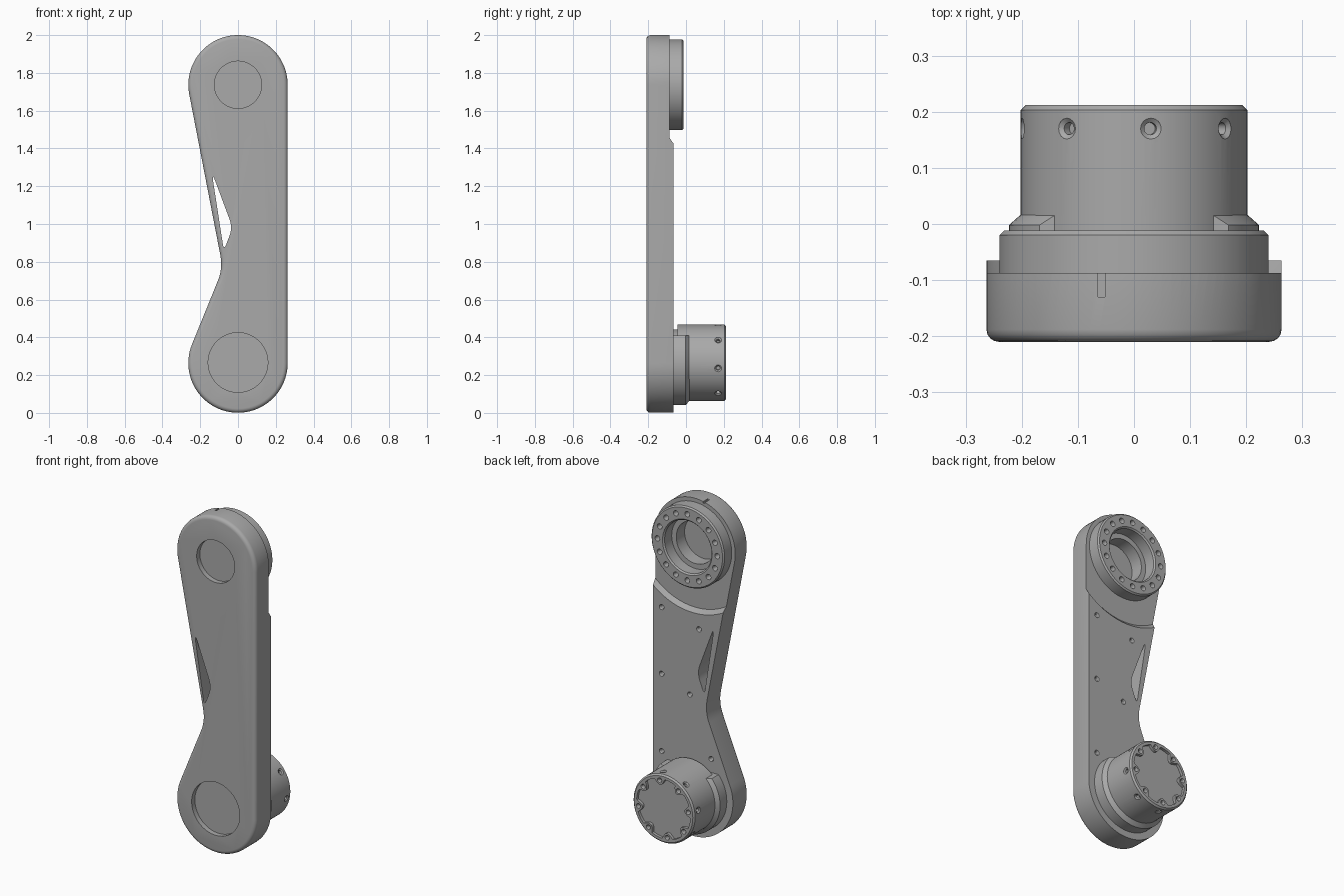
import bpy, bmesh, math
from mathutils import Vector

cube = bpy.data.objects.get("Cube")
if cube:
    bpy.data.objects.remove(cube, do_unlink=True)

gray = bpy.data.materials.new("machined_gray")
gray.use_nodes = True
gray.diffuse_color = (0.4, 0.4, 0.4, 1)
gray.node_tree.nodes["Principled BSDF"].inputs["Base Color"].default_value = (0.4, 0.4, 0.4, 1)

TOP_Z, LOW_Z, END_R = 1.737, 0.264, 0.263
FRONT, BACK, STEP = -0.21, -0.065, -0.087


def finish(name, bm, loc=(0, 0, 0), rot=(0, 0, 0)):
    bmesh.ops.recalc_face_normals(bm, faces=bm.faces)
    mesh = bpy.data.meshes.new(name)
    bm.to_mesh(mesh)
    bm.free()
    mesh.materials.append(gray)
    obj = bpy.data.objects.new(name, mesh)
    bpy.context.collection.objects.link(obj)
    obj.location, obj.rotation_euler = loc, rot
    return obj


def prism(name, outline, y0, y1, loc=(0, 0, 0), fillet=0):
    """Extrude an x-z outline along y, optionally rounding the y0 rim."""
    bm = bmesh.new()
    face = bm.faces.new([bm.verts.new((x, y0, z)) for x, z in outline])
    rim = list(face.edges)
    new = bmesh.ops.extrude_face_region(bm, geom=[face], use_keep_orig=True)["geom"]
    bmesh.ops.translate(bm, vec=(0, y1 - y0, 0),
                        verts=[v for v in new if isinstance(v, bmesh.types.BMVert)])
    if fillet:
        bmesh.ops.recalc_face_normals(bm, faces=bm.faces)
        bmesh.ops.bevel(bm, geom=rim, offset=fillet, segments=4, profile=0.5, affect='EDGES')
    return finish(name, bm, loc)


def lathe(name, profile, loc=(0, 0, 0), rot=(0, 0, 0), steps=72):
    """Turn a closed (radius, y) profile about the y axis."""
    bm = bmesh.new()
    vs = [bm.verts.new((r, y, 0)) for r, y in profile]
    es = [bm.edges.new((a, b)) for a, b in zip(vs, vs[1:] + vs[:1])]
    bmesh.ops.spin(bm, geom=vs + es, axis=(0, 1, 0), cent=(0, 0, 0),
                   angle=math.tau, steps=steps, use_merge=True)
    bmesh.ops.remove_doubles(bm, verts=bm.verts, dist=1e-5)
    loose = [e for e in bm.edges if not e.link_faces]
    bmesh.ops.delete(bm, geom=loose, context='EDGES')
    return finish(name, bm, loc, rot)


def disc(r, y0, y1):
    return [(0, y0), (r, y0), (r, y1), (0, y1)]


def box(x0, x1, y0, y1, z0, z1):
    return prism("cutter", [(x0, z0), (x1, z0), (x1, z1), (x0, z1)], y0, y1)


def hole(r, depth, loc, rot=(0, 0, 0), sink=1.5):
    return lathe("cutter", [(0, -depth), (r, -depth), (r, -0.006), (r * sink, 0.0),
                            (r * sink, 0.012), (0, 0.012)], loc, rot, 16)


def cut(obj, cutters):
    bpy.context.view_layer.objects.active = obj
    for c in cutters:
        c.hide_render = True
        mod = obj.modifiers.new("cut", 'BOOLEAN')
        mod.operation, mod.solver, mod.object = 'DIFFERENCE', 'EXACT', c
        bpy.ops.object.modifier_apply(modifier=mod.name)
        bpy.data.objects.remove(c, do_unlink=True)


def arc(cz, r, a0, a1, n):
    angles = [math.radians(a0 + (a1 - a0) * i / n) for i in range(n + 1)]
    return [(r * math.cos(a), cz + r * math.sin(a)) for a in angles]


def rounded(prev, corner, nxt, d, n=8):
    """Soft corner between two straight edges."""
    p, c, q = Vector(prev), Vector(corner), Vector(nxt)
    p, q = c + (p - c).normalized() * d, c + (q - c).normalized() * d
    ts = [i / n for i in range(n + 1)]
    return [tuple(p * (1 - t) ** 2 + c * 2 * t * (1 - t) + q * t * t) for t in ts]


def around(count, r, cz, start=0):
    for i in range(count):
        a = math.radians(start) + math.tau * i / count
        yield a, r * math.sin(a), cz + r * math.cos(a)


# Arm body: two round ends, one straight side and one pinched side
upper = arc(TOP_Z, END_R, 0, 191, 48)
lower = arc(LOW_Z, END_R, 157.5, 360, 48)
waist = rounded(upper[-1], (-0.08, 0.765), lower[0], 0.07)
body = prism("arm_body", upper + waist + lower, FRONT, BACK, fillet=0.022)

# Triangular window beside the waist
corners = [(-0.14, 1.28), (-0.028, 0.98), (-0.075, 0.86)]
window = []
for i, d in enumerate((0.06, 0.05, 0.035)):
    window += rounded(corners[i - 1], corners[i], corners[(i + 1) % 3], d)

cutters = [
    prism("cutter", window, -0.3, 0.1),
    # Lowered seat behind the upper end, with a sloping curved border
    lathe("cutter", [(0, STEP), (0.385, STEP), (0.425, -0.05), (0, -0.05)],
          (0, 0, TOP_Z), steps=96),
    # Round recesses on the front and the bore at the back
    lathe("cutter", disc(0.125, -0.25, -0.18), (0, 0, TOP_Z)),
    lathe("cutter", disc(0.158, -0.25, -0.18), (0, 0, LOW_Z + 0.003)),
    lathe("cutter", disc(0.125, -0.165, -0.05), (0, 0, TOP_Z)),
    # Alignment groove on the top edge
    box(-0.064, -0.052, -0.13, -0.05, 1.985, 2.02),
]
cutters += [hole(0.012, 0.03, (x, BACK, z), sink=1.3) for x, z in (
    (0.206, 1.306), (0.206, 0.91), (0.206, 0.45), (-0.04, 1.24), (0.02, 0.836), (-0.12, 0.49))]
cut(body, cutters)

# Upper bearing ring with its circle of bolt holes
ring = lathe("bearing_ring", [(0.155, STEP - 0.003), (0.24, STEP - 0.003), (0.24, -0.02),
                              (0.232, -0.012), (0.163, -0.012), (0.155, -0.02)],
             (0, 0, TOP_Z))
cut(ring, [hole(0.014, 0.04, (x, -0.012, z), sink=1.15) for a, x, z in around(16, 0.197, TOP_Z)])

# Lower flange, flattened on top
flange = lathe("joint_flange", [(0.17, BACK - 0.003), (0.223, BACK - 0.003), (0.223, -0.002),
                                (0.198, 0.02), (0.17, 0.02)], (0, 0, LOW_Z))
cut(flange, [box(-0.3, 0.3, -0.2, 0.1, 0.41, 0.6)])

# Lower joint housing on a narrower neck
housing = lathe("joint_housing", [(0, BACK - 0.003), (0.176, BACK - 0.003), (0.176, -0.045),
                                  (0.202, -0.045), (0.202, 0.203), (0.193, 0.212), (0, 0.212)],
                (0, 0, LOW_Z + 0.002))
START = 8.6
flower = []
for i in range(144):
    a = math.tau * i / 144
    lobe = max(0, math.cos(8 * (a - math.radians(START)))) ** 0.7
    r = 0.177 - 0.037 * lobe
    flower.append((r * math.sin(a), LOW_Z + 0.002 + r * math.cos(a)))
cutters = [prism("cutter", flower, 0.195, 0.25)]
for a, x, z in around(8, 0.166, LOW_Z + 0.002, START):
    cutters.append(hole(0.011, 0.025, (x, 0.212, z), sink=1.3))
for a, x, z in around(8, 0.201, LOW_Z + 0.002, START):
    cutters.append(hole(0.011, 0.022, (x, 0.17, z), (math.pi / 2, a, 0), sink=1.7))
cut(housing, cutters)

# Smooth curved walls while keeping machined edges crisp
bpy.ops.object.select_all(action='DESELECT')
for obj in (body, ring, flange, housing):
    obj.select_set(True)
bpy.context.view_layer.objects.active = body
bpy.ops.object.shade_smooth_by_angle(angle=math.radians(28))
